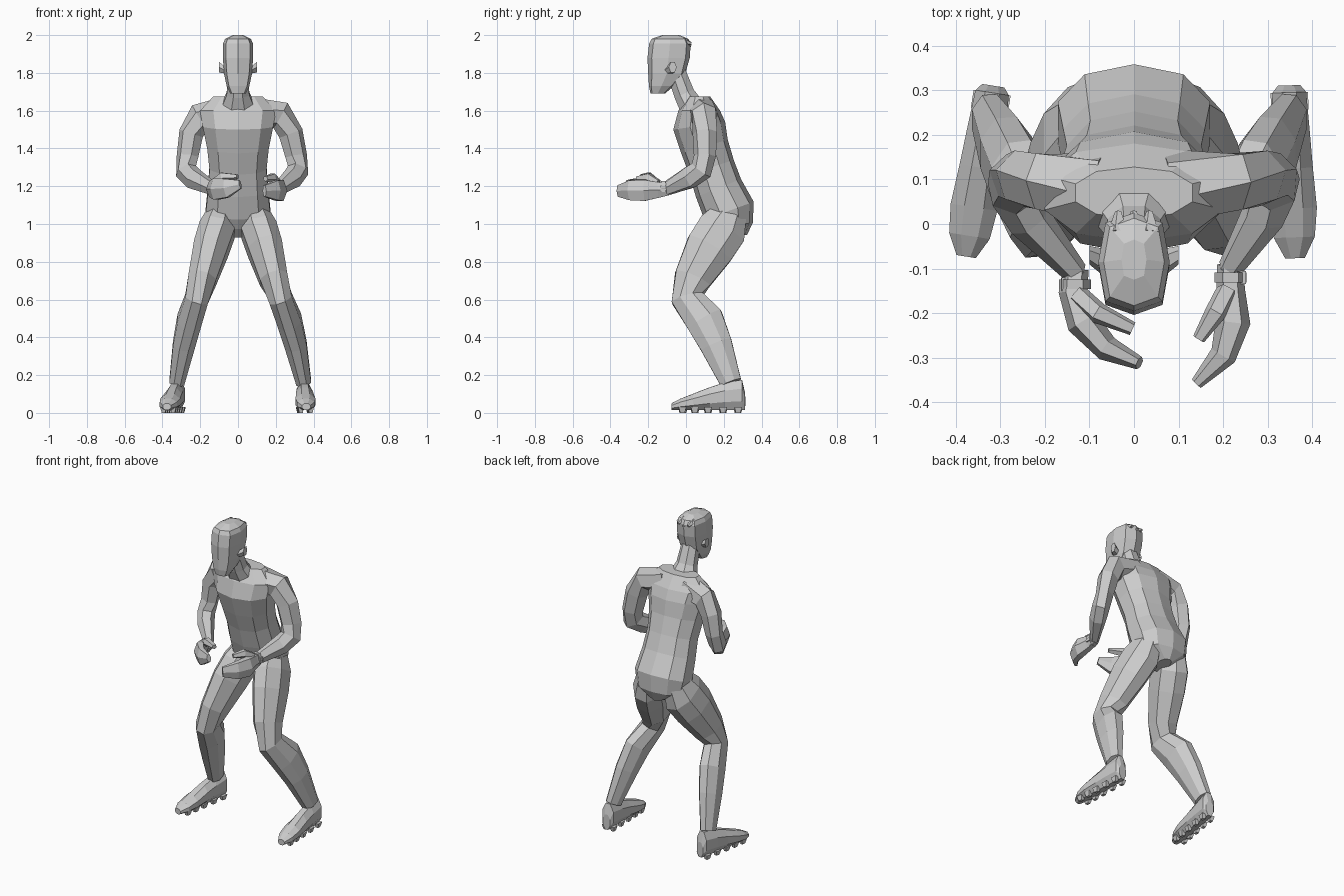
import bpy, bmesh
from math import sin, cos, pi, radians
from mathutils import Vector, Matrix

X, Y, Z = Vector((1, 0, 0)), Vector((0, 1, 0)), Vector((0, 0, 1))


def finish(name, bm):
    bmesh.ops.recalc_face_normals(bm, faces=bm.faces[:])
    me = bpy.data.meshes.new(name)
    bm.to_mesh(me)
    bm.free()
    ob = bpy.data.objects.new(name, me)
    bpy.context.collection.objects.link(ob)
    return ob


def loft(name, rings, ref, n=8, axis=None, half=True, power=1.0):
    """Faceted tube; each ring is x, y, z, radius along ref, radius across."""
    bm = bmesh.new()
    pts = [Vector(r[:3]) for r in rings]
    ph = pi / n if half else 0
    grow = 1 / cos(pi / n) if half else 1
    loops = []
    for i, r in enumerate(rings):
        t = axis or (pts[min(i + 1, len(pts) - 1)] - pts[max(i - 1, 0)]).normalized()
        u = (ref - t * ref.dot(t)).normalized()
        v = t.cross(u)
        loop = []
        for k in range(n):
            c, s = cos(2 * pi * k / n + ph), sin(2 * pi * k / n + ph)
            c = abs(c) ** power * (1 if c > 0 else -1) * grow
            s = abs(s) ** power * (1 if s > 0 else -1) * grow
            loop.append(bm.verts.new(pts[i] + u * r[3] * c + v * r[4] * s))
        loops.append(loop)
    for a, b in zip(loops, loops[1:]):
        for k in range(n):
            bm.faces.new((a[k], a[(k + 1) % n], b[(k + 1) % n], b[k]))
    bm.faces.new(loops[0])
    bm.faces.new(loops[-1])
    return finish(name, bm)


# Torso: pelvis to shoulders, leaning forward
loft("torso", [(0, .25, .935, .04, .07), (0, .245, .99, .15, .105),
               (0, .228, 1.07, .17, .132), (0, .172, 1.19, .158, .122),
               (0, .135, 1.30, .15, .118), (0, .098, 1.41, .162, .122),
               (0, .07, 1.52, .185, .132), (0, .07, 1.60, .20, .105),
               (0, .07, 1.675, .13, .055)], X, n=10, power=.9)

# Neck and head
loft("neck", [(0, .03, 1.62, .09, .065), (0, -.01, 1.69, .06, .055),
              (0, -.05, 1.80, .052, .05)], X)
loft("head", [(0, -.15, 1.69, .04, .038), (0, -.13, 1.73, .06, .066),
              (0, -.102, 1.795, .074, .098), (0, -.092, 1.88, .08, .112)],
     X, axis=Z, half=False, power=.65)
loft("hair", [(0, -.092, 1.88, .08, .112), (0, -.085, 1.955, .08, .11),
              (0, -.085, 1.98, .068, .098), (0, -.08, 2.0, .028, .045)],
     X, axis=Z, half=False, power=.65)
# Spiky tufts round the back of the hair
for x, z in ((-.035, 1.955), (0, 1.945), (.035, 1.955)):
    loft("hair_tuft", [(x, -.02, z + .015, .02, .018), (x, .028, z, .006, .006)], X, n=5)

# Arms, hands and thumbs: one set of paths for each side
arms = {
    -1: [(-.07, .085, 1.60, .085, .075), (-.20, .095, 1.565, .07, .078),
         (-.248, .1, 1.48, .062, .07), (-.267, .097, 1.36, .052, .065),
         (-.275, .07, 1.28, .052, .065), (-.235, .01, 1.24, .05, .06),
         (-.13, -.11, 1.185, .028, .037)],
    1: [(.07, .085, 1.60, .085, .075), (.225, .095, 1.575, .07, .078),
        (.28, .1, 1.48, .062, .07), (.308, .10, 1.36, .052, .065),
        (.318, .08, 1.285, .052, .065), (.29, .02, 1.245, .05, .06),
        (.215, -.1, 1.185, .028, .037)]}
hands = {
    -1: [(-.13, -.10, 1.185, .032, .025), (-.137, -.15, 1.185, .042, .028),
         (-.115, -.22, 1.185, .056, .032), (-.06, -.28, 1.19, .05, .025),
         (.012, -.312, 1.21, .022, .013)],
    1: [(.215, -.09, 1.185, .032, .025), (.217, -.15, 1.18, .042, .028),
        (.222, -.22, 1.178, .056, .034), (.2, -.295, 1.178, .052, .026),
        (.14, -.358, 1.175, .03, .012)]}
thumbs = {
    -1: [(-.125, -.16, 1.215, .02, .02), (-.08, -.2, 1.25, .022, .02),
         (-.003, -.235, 1.25, .012, .013)],
    1: [(.208, -.15, 1.215, .02, .02), (.182, -.2, 1.245, .022, .02),
        (.145, -.258, 1.24, .012, .012)]}

for s, side, w in ((-1, "left", .004), (1, "right", .02)):
    loft("arm_" + side, arms[s], Vector((-s * .73, .69, 0)), n=6, half=False)
    loft("hand_" + side, hands[s], Z, n=6)
    loft("thumb_" + side, thumbs[s], Z, n=5)
    loft("ear_" + side, [(s * .07, -.085, 1.815, .018, .026),
                         (s * .1, -.07, 1.83, .028, .018)], Z, n=6, axis=X)

    # Legs, with the right one reaching slightly wider at the foot
    loft("leg_" + side, [(s * .09, .235, 1.06, .07, .09),
                         (s * .11, .19, .97, .095, .13),
                         (s * .143, .125, .87, .092, .128),
                         (s * .188, .035, .71, .075, .098),
                         (s * .22 + w * .3, .008, .605, .062, .085),
                         (s * .26 + w * .6, .10, .49, .064, .1),
                         (s * .29 + w * .8, .16, .36, .058, .085),
                         (s * .328 + w, .238, .16, .04, .056)], X)

    # Shoes: heel to toe, with studs below the sole
    shoe = []
    for y, top, r in ((.066, .11, .025), (.05, .175, .038), (-.04, .16, .043),
                      (-.12, .135, .047), (-.21, .10, .053),
                      (-.275, .075, .046), (-.322, .05, .022)):
        shoe.append((0, y, (top + .015) / 2, r, (top - .015) / 2))
    parts = [loft("shoe_" + side, shoe, X, axis=Y)]
    for y in (.03, -.05, -.13, -.2, -.265):
        for x in (-.026, .026):
            parts.append(loft("stud_" + side, [(x, y, .03, .016, .02), (x, y, 0, .009, .012)],
                              X, n=4, axis=Z))
    turn = radians(-9 if s < 0 else 2)
    place = Matrix.Translation((s * .33 + w, .245, 0)) @ Matrix.Rotation(turn, 4, 'Z')
    for ob in parts:
        ob.data.transform(place)

# Wrist watch and strap pieces
for name, p, out in (("left", (-.132, -.135, 1.187), -.02), ("right", (.216, -.12, 1.187), .024)):
    loft("band_" + name, [(p[0], p[1] + d, p[2], .04, .031) for d in (.011, -.011)],
         Z, n=6, axis=Y)
    bm = bmesh.new()
    bmesh.ops.create_cube(bm, size=1, matrix=Matrix.Translation((p[0] + out, p[1], p[2]))
                          @ Matrix.Diagonal((.022, .03, .036, 1)))
    finish("watch_face_" + name, bm)
